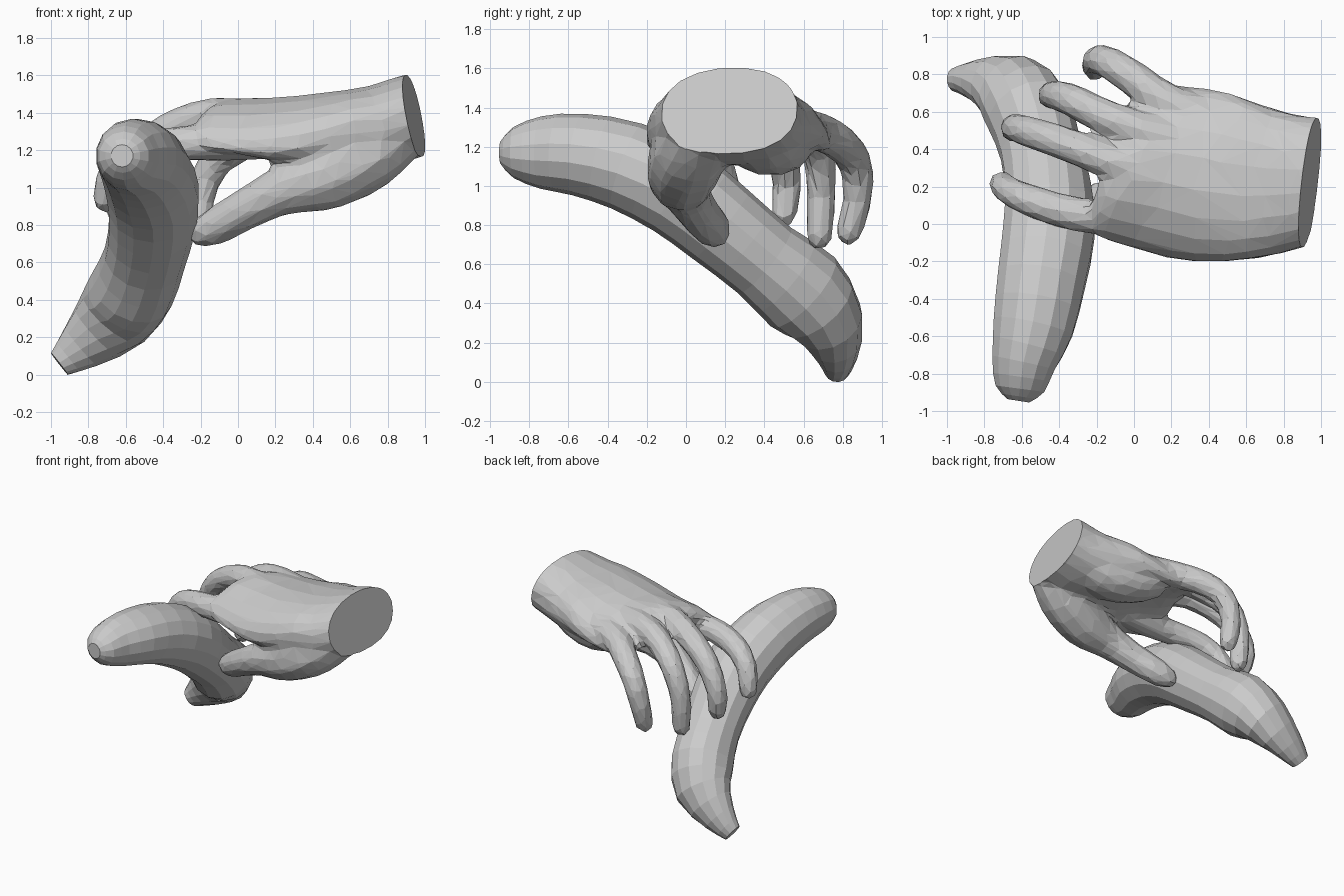
import bpy, bmesh, math
from mathutils import Vector

if "Cube" in bpy.data.objects:
    bpy.data.objects.remove(bpy.data.objects["Cube"])


def spline(keys, n):
    """Catmull-Rom through (x, y, z, r_side, r_up) keys, n steps per span."""
    k = [Vector(p) for p in keys]
    out = []
    for i in range(len(k) - 1):
        a, b, c, d = k[max(i - 1, 0)], k[i], k[i + 1], k[min(i + 2, len(k) - 1)]
        for j in range(n):
            t = j / n
            out.append(0.5 * (2 * b + (c - a) * t + (2 * a - 5 * b + 4 * c - d) * t ** 2
                              + (3 * b - a - 3 * c + d) * t ** 3))
    return out + [k[-1]]


def loft(bm, keys, sides, ref, steps=2, warp=None, power=1.0):
    """Closed tube with elliptical rings along the path."""
    pts = spline(keys, steps)
    rings = []
    for i, p in enumerate(pts):
        tan = (pts[min(i + 1, len(pts) - 1)] - pts[max(i - 1, 0)]).to_3d()
        tan = Vector(tan).normalized()
        side = (ref - tan * ref.dot(tan)).normalized()
        up = tan.cross(side)
        ring = []
        for s in range(sides):
            a = math.tau * (s + 0.5) / sides
            ca, sa = math.cos(a), math.sin(a)
            ca = math.copysign(abs(ca) ** power, ca)
            sa = math.copysign(abs(sa) ** power, sa)
            co = Vector(p[:3]) + side * ca * p[3] + up * sa * p[4]
            ring.append(bm.verts.new(warp(co) if warp else co))
        rings.append(ring)
    for r0, r1 in zip(rings, rings[1:]):
        for s in range(sides):
            t = (s + 1) % sides
            bm.faces.new((r0[s], r0[t], r1[t], r1[s]))
    bm.faces.new(rings[0])
    bm.faces.new(rings[-1])


def finish(bm, name):
    bmesh.ops.recalc_face_normals(bm, faces=bm.faces)
    me = bpy.data.meshes.new(name)
    bm.to_mesh(me)
    bm.free()
    ob = bpy.data.objects.new(name, me)
    bpy.context.collection.objects.link(ob)
    return ob


X, Y = Vector((1, 0, 0)), Vector((0, 1, 0))

# curved fruit-like body being held
bm = bmesh.new()
loft(bm, [
    (-0.62, -0.945, 1.17, .06, .06), (-0.61, -0.88, 1.17, .135, .13),
    (-0.59, -0.74, 1.17, .175, .185), (-0.54, -0.55, 1.16, .22, .21),
    (-0.495, -0.30, 1.10, .24, .23), (-0.455, -0.04, 0.97, .25, .235),
    (-0.46, 0.18, 0.80, .235, .225), (-0.50, 0.40, 0.62, .22, .215),
    (-0.565, 0.595, 0.46, .23, .24), (-0.665, 0.725, 0.31, .215, .185),
    (-0.84, 0.77, 0.15, .135, .11), (-0.955, 0.77, 0.058, .075, .065)],
    14, X)
finish(bm, "held_body")


# arched palm: slanted knuckle line, sides drooping toward the fingers
def palm_warp(co):
    s = min(max((0.6 - co.x) / 0.6, 0), 1)
    d = co.y - 0.3
    return Vector((co.x + 0.35 * s * d, co.y, co.z - 0.9 * s * d * d))


bm = bmesh.new()
loft(bm, [
    (1.12, 0.23, 1.41, .33, .22), (0.94, 0.23, 1.385, .345, .225),
    (0.72, 0.225, 1.325, .40, .22), (0.45, 0.245, 1.32, .455, .19),
    (0.20, 0.30, 1.345, .44, .14), (0.0, 0.33, 1.365, .41, .115),
    (-0.10, 0.34, 1.365, .36, .085), (-0.16, 0.34, 1.36, .30, .04)],
    20, Y, 3, palm_warp, 0.9)

# heel pad below the little finger, and web between thumb and forefinger
for pad in ([(0.95, 0.36, 1.38, .13, .13), (0.65, 0.40, 1.21, .19, .14),
             (0.40, 0.47, 1.18, .17, .12), (0.20, 0.54, 1.23, .12, .08)],
            [(0.75, 0.0, 1.24, .16, .18), (0.50, -0.05, 1.17, .14, .18),
             (0.30, -0.035, 1.14, .09, .14), (0.19, 0.0, 1.14, .05, .09)]):
    loft(bm, pad, 12, Y, 3)

# fingers: base to tip, radius tapering
fingers = [
    [(0.15, 0.055, 1.25), (-0.08, 0.035, 1.24), (-0.32, 0.055, 1.235),
     (-0.54, 0.12, 1.19), (-0.67, 0.18, 1.08), (-0.71, 0.22, 0.93)],
    [(0.20, 0.26, 1.36), (-0.08, 0.32, 1.385), (-0.30, 0.405, 1.34),
     (-0.52, 0.48, 1.21), (-0.635, 0.515, 1.02), (-0.63, 0.50, 0.85)],
    [(0.25, 0.44, 1.36), (0.02, 0.51, 1.36), (-0.17, 0.58, 1.315),
     (-0.35, 0.67, 1.19), (-0.435, 0.69, 0.98), (-0.435, 0.68, 0.74)],
    [(0.42, 0.56, 1.31), (0.15, 0.67, 1.28), (-0.01, 0.785, 1.22),
     (-0.14, 0.865, 1.11), (-0.20, 0.875, 0.94), (-0.21, 0.83, 0.76)],
]
radii = (.10, .10, .095, .088, .078, .068)
thumb = [(0.92, 0.09, 1.35), (0.70, 0.02, 1.18), (0.46, -0.02, 1.06), (0.24, -0.01, 0.985),
         (0.05, 0.045, 0.89), (-0.09, 0.11, 0.81), (-0.19, 0.15, 0.76)]
thumb_radii = (.15, .195, .185, .135, .112, .105, .085)
for path, rad in [(f, radii) for f in fingers] + [(thumb, thumb_radii)]:
    keys = [(*p, r, r) for p, r in zip(path, rad)]
    tip, r = Vector(path[-1]), rad[-1]
    end = tip + (tip - Vector(path[-2])).normalized() * r * 0.9
    keys.append((*end, r * 0.45, r * 0.45))
    loft(bm, keys, 10, Y, 3)
raw = finish(bm, "hand_source")

# fuse into one skin, then reduce to flat facets
m = raw.modifiers.new("fuse", 'REMESH')
m.mode = 'VOXEL'
m.voxel_size = 0.018
m = raw.modifiers.new("soften", 'SMOOTH')
m.factor = 0.5
m.iterations = 12
m = raw.modifiers.new("facets", 'DECIMATE')
m.ratio = 0.04
bpy.context.view_layer.update()
dg = bpy.context.evaluated_depsgraph_get()
bm = bmesh.new()
bm.from_mesh(raw.evaluated_get(dg).to_mesh())
bpy.data.objects.remove(raw)

# flat slanted cut at the wrist
bmesh.ops.bisect_plane(bm, geom=bm.verts[:] + bm.edges[:] + bm.faces[:],
                       plane_co=(0.94, 0.23, 1.385), plane_no=(1, -0.12, 0.2),
                       clear_outer=True)
bmesh.ops.holes_fill(bm, edges=[e for e in bm.edges if e.is_boundary], sides=0)
for f in bm.faces:
    f.smooth = False
finish(bm, "grasping_hand")
